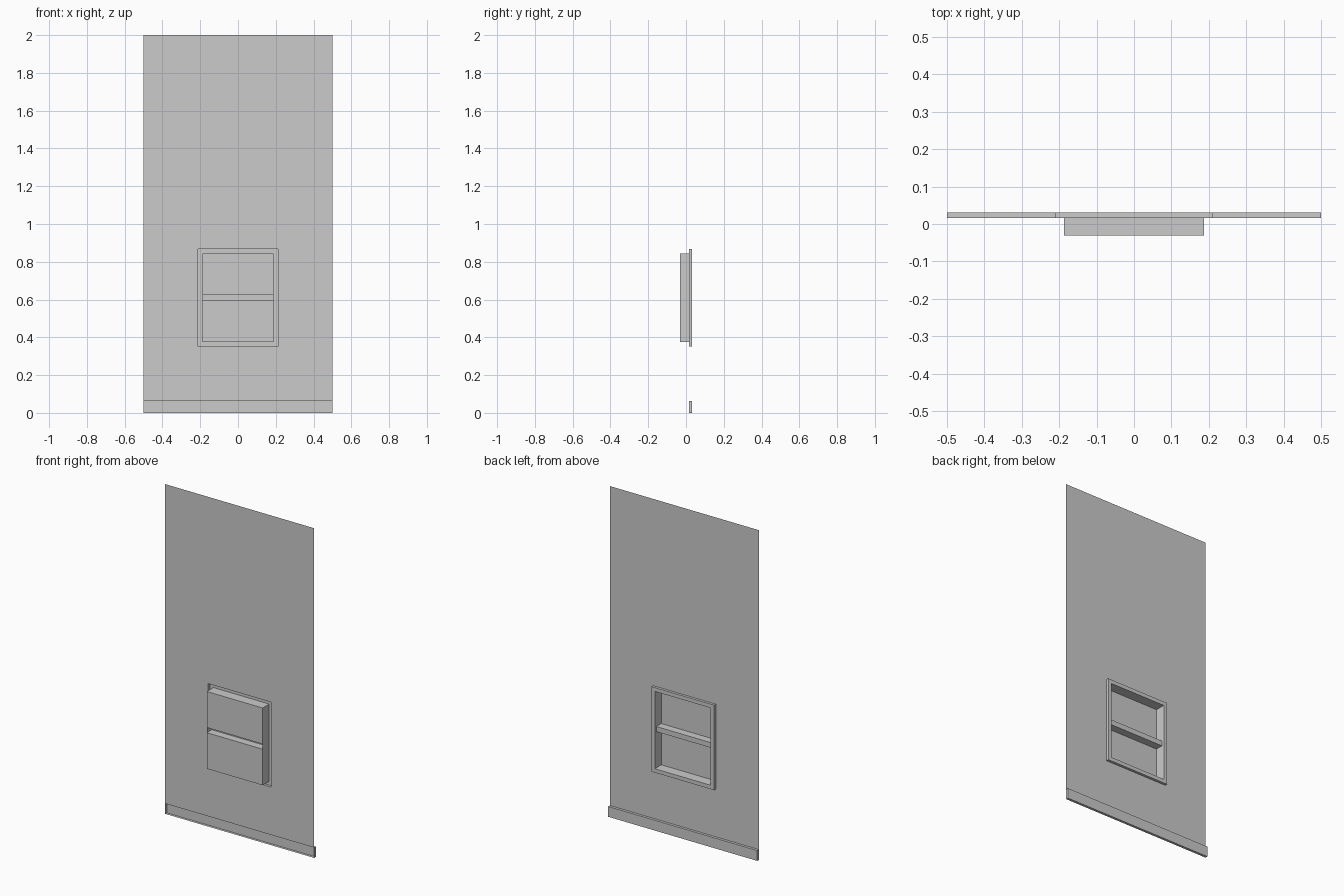
import bpy
import bmesh

if "Cube" in bpy.data.objects:
    bpy.data.objects.remove(bpy.data.objects["Cube"])

U = 1 / 64  # modelling unit: every edge sits on this grid


def rect(x, z0, z1, y):
    """Corner loop of a rectangle spanning -x..x, counter-clockwise seen from +y."""
    return [(sx * x * U, y * U, z * U) for sx, z in ((1, z0), (-1, z0), (-1, z1), (1, z1))]


def bridge(a, b, sides=range(4)):
    """Quads joining two corner loops."""
    return [(a[i], a[(i + 1) % 4], b[(i + 1) % 4], b[i]) for i in sides]


def build(name, quads):
    bm = bmesh.new()
    for q in quads:
        bm.faces.new([bm.verts.new(p) for p in q])
    bmesh.ops.remove_doubles(bm, verts=bm.verts, dist=1e-5)
    mesh = bpy.data.meshes.new(name)
    bm.to_mesh(mesh)
    bm.free()
    obj = bpy.data.objects.new(name, mesh)
    bpy.context.collection.objects.link(obj)
    return obj


# Depth levels (in units): trim front, wall plane, niche back
FRONT, WALL, BACK = 2, 1, -2

# Thin wall sheet with an opening for the niche frame
frame_base = rect(13.5, 22.5, 55.5, WALL)
build("wall", bridge(rect(32, 4, 128, WALL), frame_base))

# Skirting board, open at the back
skirt_front = rect(32, 0, 4, FRONT)
build("skirting_board", bridge(rect(32, 0, 4, WALL), skirt_front) + [skirt_front])

# Raised frame around the niche, open at the back
frame_front = rect(13.5, 22.5, 55.5, FRONT)
niche_front = rect(12, 24, 54, FRONT)
build("niche_frame", bridge(frame_base, frame_front) + bridge(frame_front, niche_front))

# Recessed niche: four inner sides and two back panels
build("niche", bridge(niche_front, rect(12, 24, 54, BACK))
      + [rect(12, 24, 38, BACK), rect(12, 40, 54, BACK)])

# Hollow shelf between the back panels
shelf_front = rect(12, 38, 40, 1)
build("niche_shelf", bridge(rect(12, 38, 40, BACK), shelf_front, (0, 2)) + [shelf_front])
